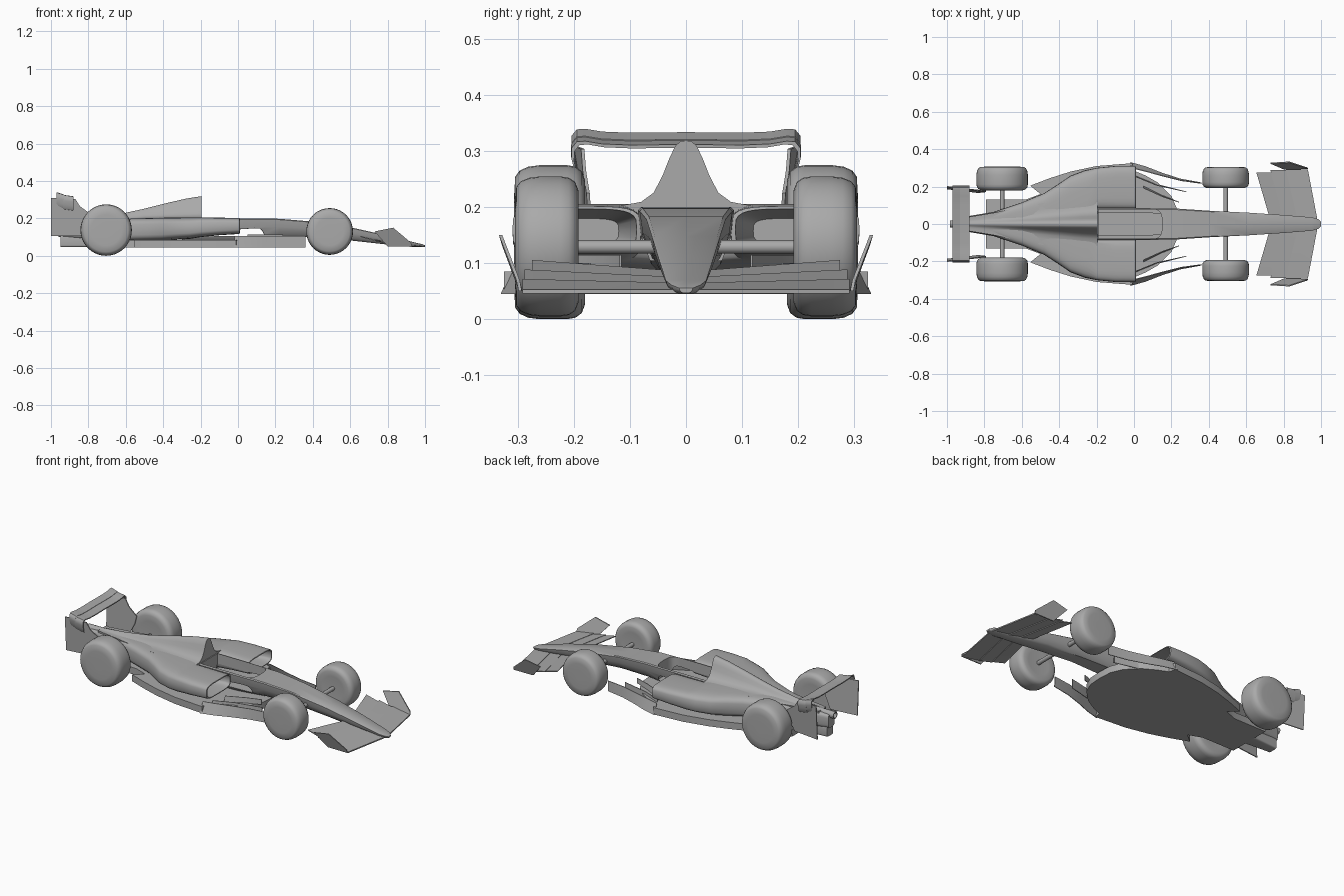
import bpy, bmesh, math

if "Cube" in bpy.data.objects:
    bpy.data.objects.remove(bpy.data.objects["Cube"])

grey = bpy.data.materials.new("plain grey")
grey.diffuse_color = (0.4, 0.4, 0.4, 1)
grey.use_nodes = True
grey.node_tree.nodes["Principled BSDF"].inputs["Base Color"].default_value = grey.diffuse_color


def loft(name, rings, smooth=True):
    """Skin equal-length rings of 3D points and cap both ends."""
    bm = bmesh.new()
    vs = [[bm.verts.new(p) for p in r] for r in rings]
    n = len(vs[0])
    for a, b in zip(vs, vs[1:]):
        for i in range(n):
            j = (i + 1) % n
            bm.faces.new((a[i], a[j], b[j], b[i]))
    bm.faces.new(vs[0])
    bm.faces.new(vs[-1])
    bmesh.ops.recalc_face_normals(bm, faces=bm.faces)
    me = bpy.data.meshes.new(name)
    bm.to_mesh(me)
    bm.free()
    me.materials.append(grey)
    ob = bpy.data.objects.new(name, me)
    bpy.context.collection.objects.link(ob)
    if smooth:
        shade(ob)
    return ob


def shade(ob):
    bpy.ops.object.select_all(action='DESELECT')
    ob.select_set(True)
    bpy.context.view_layer.objects.active = ob
    bpy.ops.object.shade_smooth_by_angle(angle=math.radians(38))


def pair(name, rings):
    """Loft on the +y side and its mirror image."""
    loft(name + "_left", rings)
    loft(name + "_right", [[(x, -y, z) for x, y, z in r] for r in rings])


def mirrored(x, half):
    """Closed ring at x from a half profile of (y, z) running top to bottom."""
    return [(x, y, z) for y, z in half] + [(x, -y, z) for y, z in reversed(half) if y > 0]


def rbox(x, y0, y1, z0, z1, n=28, p=0.5):
    """Rounded box section at x."""
    pts = []
    for i in range(n):
        c, s = math.cos(math.tau * i / n), math.sin(math.tau * i / n)
        pts.append((x, (y0 + y1) / 2 + (y1 - y0) / 2 * math.copysign(abs(c) ** p, c),
                    (z0 + z1) / 2 + (z1 - z0) / 2 * math.copysign(abs(s) ** p, s)))
    return pts


def circle(cx, y, cz, r, n=40):
    return [(cx + r * math.cos(math.tau * i / n), y, cz + r * math.sin(math.tau * i / n)) for i in range(n)]


# wheels and axles
for label, x, r, yi, yo in (("front", 0.49, 0.125, 0.192, 0.305), ("rear", -0.705, 0.1375, 0.18, 0.307)):
    cz = 0.13 if label == "front" else r
    prof = [(0.55, yi + .003), (0.8, yi), (0.92, yi + .006), (0.98, yi + .017), (1, yi + .032),
            (1, yo - .045), (0.98, yo - .025), (0.93, yo - .01), (0.85, yo - .002), (0.6, yo), (0.2, yo)]
    pair(label + "_wheel", [circle(x, y, cz, r * f) for f, y in prof])
    loft(label + "_axle", [circle(x, y, 0.129, 0.012, 16) for y in (-yi - .01, yi + .01)])

# nose and cockpit tub: x, half width, bottom, top
tub_rings = []
for x, w, zb, zt in ((1, .012, .047, .056), (.985, .026, .046, .062), (.95, .036, .047, .07),
                     (.8, .048, .06, .108), (.62, .06, .08, .148), (.4, .071, .1, .183),
                     (.22, .083, .1, .198), (0, .086, .08, .2), (-.3, .086, .08, .2)):
    h = zt - zb
    tub_rings.append(mirrored(x, [(0, zt), (w * .93, zt), (w, zt - h * .05), (w * .93, zb + h * .55),
                                  (w * .72, zb + h * .15), (w * .5, zb), (0, zb)]))
tub = loft("cockpit_tub", tub_rings, smooth=False)

# cockpit opening with a rounded front
outline = [(-.19, -.078)] + [(.09 + .06 * abs(math.cos(a)) ** .6, .078 * math.copysign(abs(math.sin(a)) ** .6, a))
                             for a in [math.radians(d) for d in range(-90, 91, 15)]] + [(-.19, .078)]
cutter = loft("cockpit_cutter", [[(x, y, z) for x, y in outline] for z in (.105, .3)], smooth=False)
cutter.hide_render = True
mod = tub.modifiers.new("opening", 'BOOLEAN')
mod.operation, mod.object = 'DIFFERENCE', cutter
bpy.context.view_layer.objects.active = tub
bpy.ops.object.modifier_apply(modifier=mod.name)
bpy.data.objects.remove(cutter)
shade(tub)

# sidepods with hollow inlets, tapering into the tail
pods = [rbox(-.12, .12, .27, .135, .18), rbox(-.02, .09, .297, .128, .193), rbox(.01, .088, .302, .123, .197)]
for x, y0, y1, z0, z1 in ((.008, .08, .31, .117, .202), (-.1, .08, .31, .11, .204), (-.2, .08, .3, .1, .206),
                          (-.26, -.1, .288, .09, .206), (-.34, -.1, .258, .085, .205),
                          (-.41, -.1, .21, .08, .204), (-.48, -.08, .165, .08, .202),
                          (-.6, -.06, .115, .08, .198), (-.75, -.04, .065, .085, .192),
                          (-.96, -.02, .03, .1, .18)):
    pods.append(rbox(x, y0, y1, z0, z1))
pair("sidepod", pods)

# engine cover spine: x, half width, top
spine = []
shape = ((0, 1), (.06, .99), (.12, .92), (.19, .72), (.26, .48), (.36, .22), (.5, .08), (.7, .03), (1, 0))
for x, w, zt in ((-.195, .16, .319), (-.28, .15, .305), (-.39, .13, .28), (-.5, .11, .252),
                 (-.6, .09, .23), (-.75, .06, .207), (-.9, .035, .193)):
    zb = .2 if x > -.55 else .19
    spine.append(mirrored(x, [(w * a, zb + (zt - zb) * t) for a, t in shape] + [(w * .9, .15), (0, .15)]))
loft("engine_cover", spine)

# exhaust pipe with open end
loft("exhaust_pipe", [[(x, r * math.cos(a), .175 + r * math.sin(a))
                       for a in [math.tau * i / 20 for i in range(20)]]
                      for x, r in ((-.7, .02), (-.985, .02), (-.985, .015), (-.93, .015))])

# floor, diffuser and keel
half = [(.235, 0), (.23, .08), (.2, .15), (.13, .22), (.06, .26), (0, .285), (-.01, .325), (-.2, .31),
        (-.34, .28), (-.45, .245), (-.555, .205), (-.5, .16), (-.58, .13), (-.79, .13), (-.79, 0)]
floor = half + [(x, -y) for x, y in reversed(half) if y > 0]
loft("floor", [[(x, y, z) for x, y in floor] for z in (.045, .085)])
loft("rear_keel", [rbox(-.7, -.05, .05, .046, .12, p=.3), rbox(-.95, -.03, .03, .046, .108, p=.3)])


# upright vanes ahead of the floor: path x, y bottom, y top
def vane(name, path, z0, z1, t=.004):
    pair(name, [[(x, yb, z0), (x, yb + t, z0), (x, yt + t, z1), (x, yt, z1)] for x, yb, yt in path])


vane("outer_vane", [(-.02, .327, .3), (.06, .305, .28), (.15, .27, .255), (.25, .238, .23), (.36, .218, .215)], .045, .105)
vane("middle_vane", [(.01, .26, .25), (.12, .21, .205), (.28, .17, .17)], .046, .1)
vane("inner_vane", [(.05, .2, .19), (.15, .15, .145), (.24, .115, .115)], .085, .115)

# front wing: three elements between leading and trailing edges
for k, (a, b, tip) in enumerate(((0, .42, .292), (.4, .72, .288), (.7, 1, .275))):
    rings = []
    for y in (0, .07, tip):
        f = y / .29
        lead, trail = .985 - .055 * f, .735 - .085 * f
        zl, zt = .05, .08 + .022 * f
        ring = []
        for t, dz in ((a, 0), (b, 0), (b, .005), (a, .007)):
            ring.append((lead + (trail - lead) * t, y, zl + (zt - zl) * t ** 1.3 + dz - .004 * (t == a)))
        rings.append(ring)
    pair("front_wing_element_%d" % (k + 1), rings)
plate = [(.93, .293, .05), (.925, .297, .07), (.83, .328, .15), (.73, .322, .13), (.8, .292, .05)]
pair("front_wing_endplate", [plate, [(x, y + .006, z) for x, y, z in plate]])

# rear wing: two ribbon elements curling down at the ends
path = [(0, .334), (.1, .333), (.15, .335), (.18, .34), (.195, .339), (.204, .328), (.205, .31), (.2, .29), (.196, .27)]
ends = path + [(-y, z) for y, z in path[1:]]
ends.sort(key=lambda p: (p[0] > 0) - (p[0] < 0))
ribbon = [(-y, z) for y, z in reversed(path[1:])] + path
for name, x0, x1, d0, d1 in (("rear_wing_flap", -.97, -.93, 0, .013), ("rear_wing_main", -.935, -.88, .014, .022)):
    loft(name, [[(x0, y, z - d0), (x1, y, z - d1), (x1, y * .975, z - d1 - .006), (x0, y * .975, z - d0 - .006)]
                for y, z in ribbon])
side = [(-1, .31), (-.87, .304), (-.845, .265), (-.79, .225), (-.8, .18), (-.835, .107), (-1, .107)]
pair("rear_wing_endplate", [[(x, .2 - .12 * (x + 1) - .1 * max(0, .22 - z) + o, z) for x, z in side] for o in (-.003, .003)])
